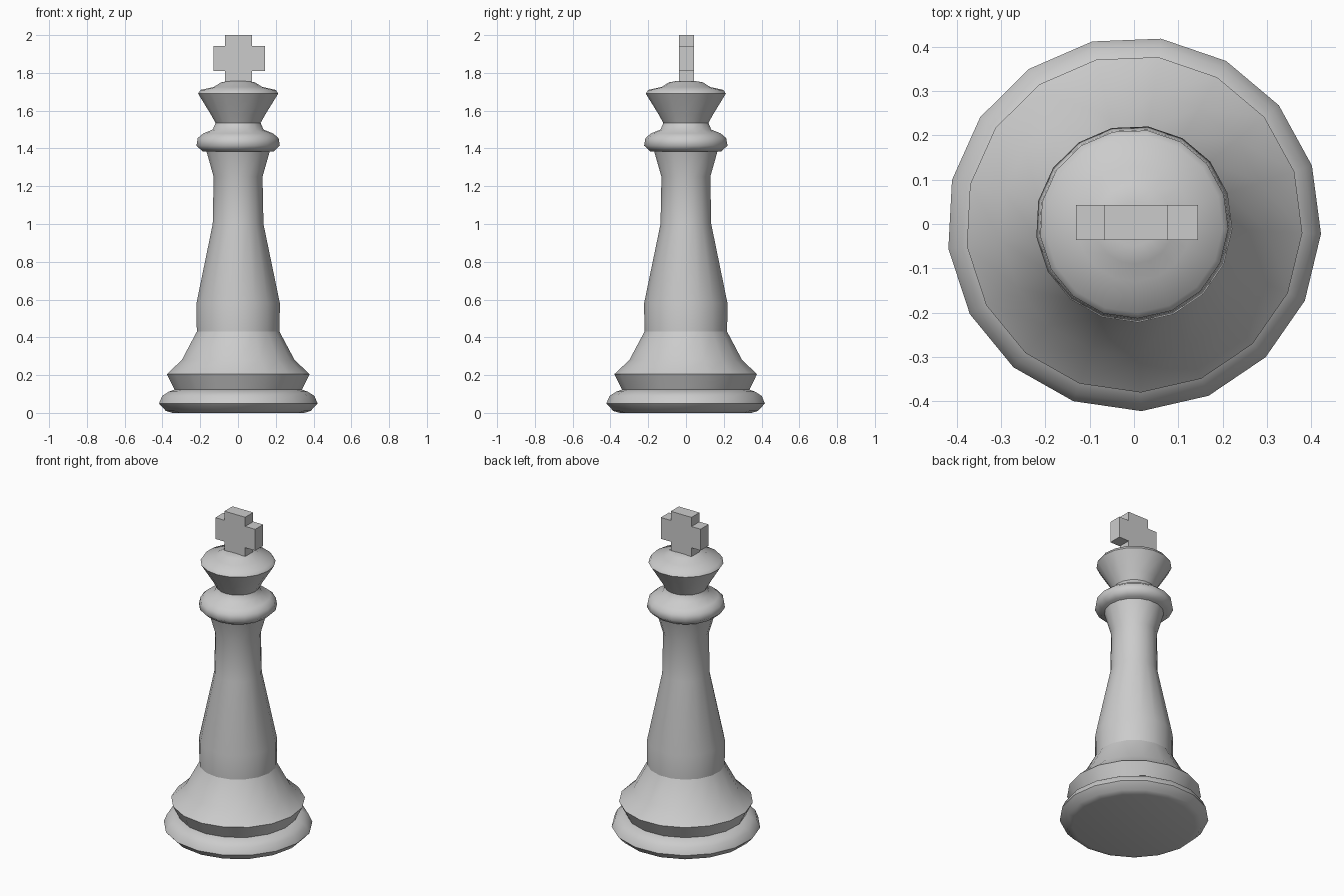
import bpy
import math

cube = bpy.data.objects.get("Cube")
if cube:
    bpy.data.objects.remove(cube, do_unlink=True)

grey = bpy.data.materials.new("light grey")
grey.use_nodes = True
colour = (0.6, 0.6, 0.6, 1)
grey.diffuse_color = colour
grey.node_tree.nodes["Principled BSDF"].inputs["Base Color"].default_value = colour

SIDES = 17
START = math.radians(-3)


def make_object(name, verts, faces, smooth=None):
    mesh = bpy.data.meshes.new(name)
    mesh.from_pydata(verts, [], faces)
    mesh.materials.append(grey)
    obj = bpy.data.objects.new(name, mesh)
    bpy.context.collection.objects.link(obj)
    if smooth:
        bpy.ops.object.select_all(action="DESELECT")
        obj.select_set(True)
        bpy.context.view_layer.objects.active = obj
        bpy.ops.object.shade_smooth_by_angle(angle=math.radians(smooth))
    return obj


def lathe(name, profile):
    """Turn (radius, height) points, bottom to top, into a closed solid."""
    verts, faces = [], []
    for r, z in profile:
        for i in range(SIDES):
            a = START + math.tau * i / SIDES
            verts.append((r * math.cos(a), r * math.sin(a), z))
    for k in range(len(profile) - 1):
        for i in range(SIDES):
            j = (i + 1) % SIDES
            low, high = k * SIDES, (k + 1) * SIDES
            faces.append((low + i, low + j, high + j, high + i))
    faces.append(tuple(reversed(range(SIDES))))
    top = (len(profile) - 1) * SIDES
    faces.append(tuple(range(top, top + SIDES)))
    return make_object(name, verts, faces, smooth=60)


# Turned parts, each starting where the one below ends
lathe("base", [(0.35, 0), (0.385, 0.01), (0.422, 0.05), (0.405, 0.09),
               (0.37, 0.112), (0.335, 0.125)])
lathe("foot", [(0.335, 0.115), (0.38, 0.205), (0.3, 0.28), (0.22, 0.43)])
lathe("stem", [(0.22, 0.43), (0.222, 0.58), (0.135, 1.0), (0.13, 1.25),
               (0.17, 1.39)])
lathe("collar", [(0.19, 1.385), (0.222, 1.415), (0.215, 1.455), (0.185, 1.48),
                 (0.135, 1.5), (0.12, 1.535)])
lathe("crown", [(0.12, 1.535), (0.145, 1.58), (0.213, 1.69), (0.2, 1.71),
                (0.13, 1.725), (0.09, 1.75), (0.05, 1.757)])

# Cross finial: one outline extruded front to back
outline = [(-0.068, 1.755), (0.075, 1.755), (0.075, 1.81), (0.144, 1.81),
           (0.144, 1.943), (0.075, 1.943), (0.075, 2), (-0.068, 2),
           (-0.068, 1.943), (-0.131, 1.943), (-0.131, 1.81), (-0.068, 1.81)]
n = len(outline)
verts = [(x, y, z) for y in (-0.036, 0.043) for x, z in outline]
faces = [tuple(range(n)), tuple(reversed(range(n, 2 * n)))]
faces += [(i, i + n, (i + 1) % n + n, (i + 1) % n) for i in range(n)]
make_object("cross", verts, faces)
